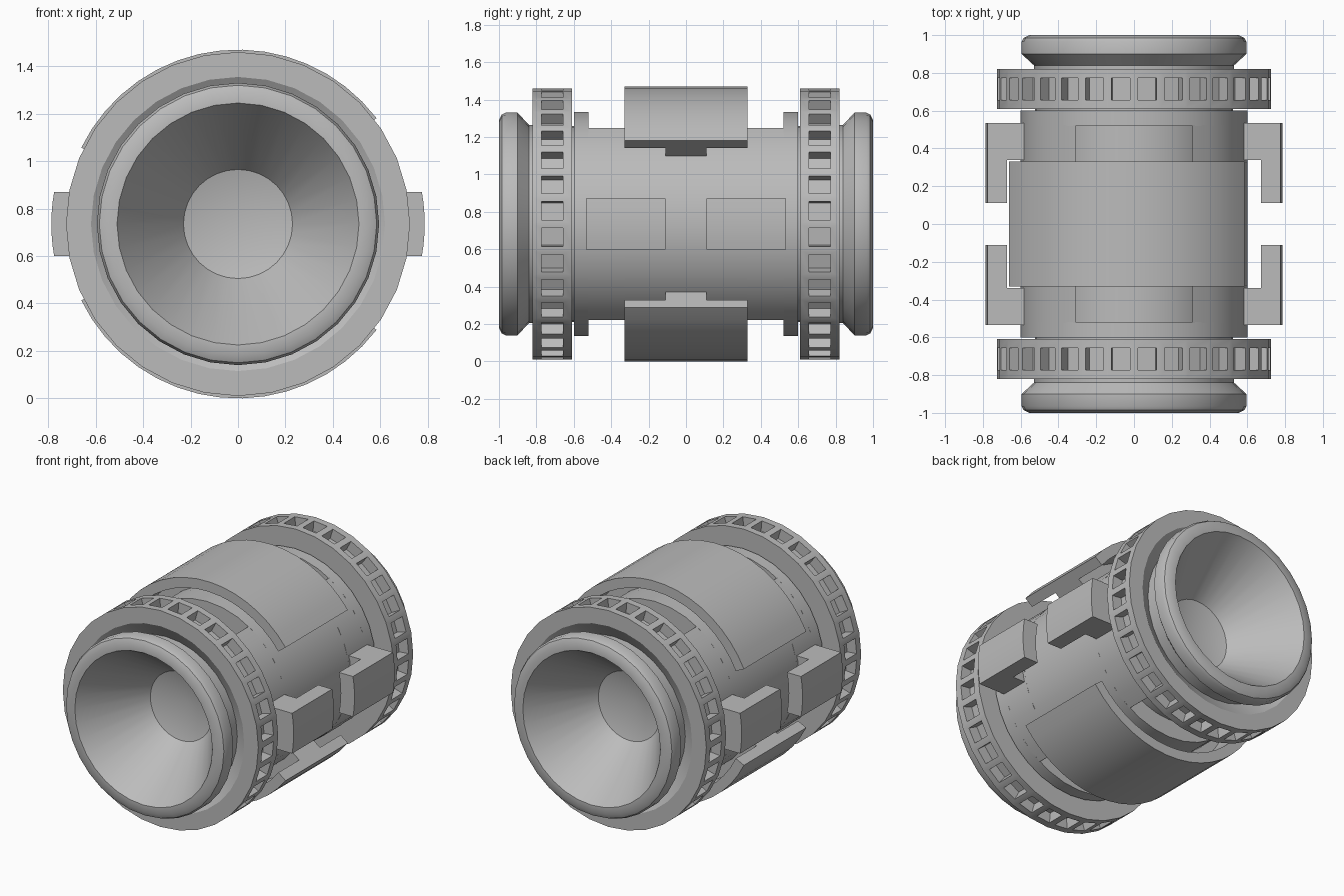
import bpy, bmesh, math
from mathutils import Vector

AXIS_Z = 0.735   # height of the barrel axis
SIDES = 32

default = bpy.data.objects.get("Cube")
if default:
    bpy.data.objects.remove(default, do_unlink=True)

grey = bpy.data.materials.new("plain_grey")
grey.use_nodes = True
colour = (0.5, 0.5, 0.5, 1)
grey.diffuse_color = colour
grey.node_tree.nodes["Principled BSDF"].inputs["Base Color"].default_value = colour


def finish(name, bm):
    bmesh.ops.recalc_face_normals(bm, faces=bm.faces)
    mesh = bpy.data.meshes.new(name)
    bm.to_mesh(mesh)
    bm.free()
    obj = bpy.data.objects.new(name, mesh)
    obj.location.z = AXIS_Z
    mesh.materials.append(grey)
    bpy.context.collection.objects.link(obj)
    bpy.ops.object.select_all(action='DESELECT')
    obj.select_set(True)
    bpy.context.view_layer.objects.active = obj
    bpy.ops.object.shade_smooth_by_angle(angle=math.radians(30))
    return obj


def lathe(profile, closed=False):
    """Revolve (radius, y) points around the y axis."""
    bm = bmesh.new()
    rows = []
    for r, y in profile:
        if r == 0:
            rows.append([bm.verts.new((0, y, 0))] * SIDES)
        else:
            angles = [math.tau * i / SIDES for i in range(SIDES)]
            rows.append([bm.verts.new((r * math.sin(a), y, r * math.cos(a))) for a in angles])
    pairs = list(zip(rows, rows[1:]))
    if closed:
        pairs.append((rows[-1], rows[0]))
    for a, b in pairs:
        for i in range(SIDES):
            j = (i + 1) % SIDES
            corners = list(dict.fromkeys([a[i], a[j], b[j], b[i]]))
            bm.faces.new(corners)
    return bm


def strip_prism(name, inner, outer, y0, y1):
    """Extrude the band between two matching (x, z) paths along y."""
    bm = bmesh.new()
    loops = [[bm.verts.new((x, y, z)) for x, z in path]
             for path, y in ((inner, y0), (outer, y0), (outer, y1), (inner, y1))]
    for a, b in zip(loops, loops[1:] + loops[:1]):
        for i in range(len(a) - 1):
            bm.faces.new((a[i], a[i + 1], b[i + 1], b[i]))
    for end in (0, -1):
        bm.faces.new([loop[end] for loop in loops])
    return finish(name, bm)


def arc(r, start, end, steps):
    angles = [math.radians(start + (end - start) * i / steps) for i in range(steps + 1)]
    return [(r * math.cos(a), r * math.sin(a)) for a in angles]


def flip(path, sx, sz=1):
    return [(x * sx, z * sz) for x, z in path]


# Barrel: hollow cone ends, flared lips, necks, flanges and grooves
half = [(0, .54), (.23, .6), (.5, .985), (.51, 1), (.555, 1), (.585, .985), (.595, .965),
        (.595, .9), (.53, .84), (.525, .6), (.6, .6), (.6, .52), (.48, .52), (.48, .33), (.6, .33)]
finish("barrel", lathe(half + [(r, -y) for r, y in reversed(half)]))

for end, sy in (("front", -1), ("back", 1)):
    # Grip ring with a recessed pocket in every facet
    profile = [(.51, .61), (.725, .61), (.725, .82), (.62, .82), (.51, .75)]
    bm = lathe([(r, y * sy) for r, y in profile], closed=True)
    bmesh.ops.recalc_face_normals(bm, faces=bm.faces)
    rim = []
    for f in bm.faces:
        c = f.calc_center_median()
        if Vector((c.x, c.z)).length > .7 and abs(f.normal.y) < .1:
            rim.append(f)
    bmesh.ops.inset_individual(bm, faces=rim, thickness=.03)
    for v in {v for f in rim for v in f.verts}:
        v.co.y = sy * .715 + (v.co.y - sy * .715) * .7
    bmesh.ops.inset_individual(bm, faces=rim, thickness=.001, depth=-.07)
    finish(end + "_grip_ring", bm)

    for side, sx in (("left", 1), ("right", -1)):
        # Cheeks that leave flat-sided openings above and below
        cheek = arc(.6, -58.9, 58.9, 12)
        chord = [(.31, z) for x, z in cheek]
        # Ends of the chord meet the arc, so pull them in slightly
        chord[0] = (.309, chord[0][1])
        chord[-1] = (.309, chord[-1][1])
        strip_prism(f"{end}_{side}_cheek", flip(chord, sx), flip(cheek, sx), sy * .325, sy * .525)

        # Hooked side bracket: foot and arm with curved outer face
        heights = [-.135 + .27 * i / 6 for i in range(7)]
        paths = {r: flip([(math.sqrt(r * r - z * z), z) for z in heights], sx)
                 for r in (.57, .685, .787)}
        strip_prism(f"{end}_{side}_bracket_foot", paths[.57], paths[.787], sy * .34, sy * .535)
        strip_prism(f"{end}_{side}_bracket_arm", paths[.685], paths[.787], sy * .11, sy * .34)

# Curved covers held off the barrel by a central support
for level, sz in (("top", 1), ("bottom", -1)):
    for part, r0, r1, depth in (("cover", .668, .735, .33), ("cover_support", .585, .67, .11)):
        paths = [flip(arc(r, 37.4, 154, 16), 1, sz) for r in (r0, r1)]
        strip_prism(f"{level}_{part}", paths[0], paths[1], -depth, depth)
